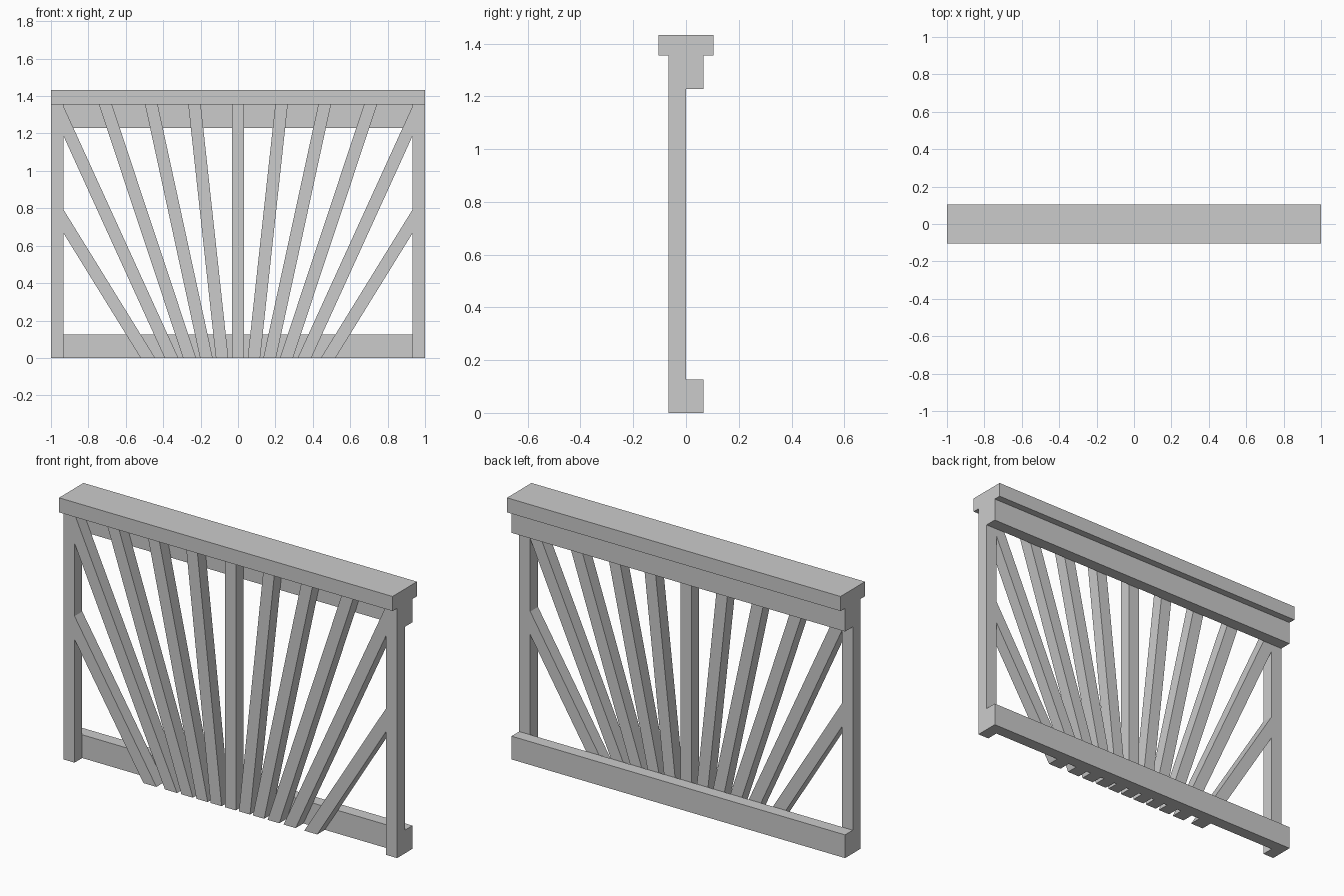
import bpy, math

if "Cube" in bpy.data.objects:
    bpy.data.objects.remove(bpy.data.objects["Cube"])

W = 0.066             # timber thickness
INNER = 1 - W         # inner face of the posts
TOP = 1.354           # underside of the handrail
FOCUS = 0.78          # the slats fan out from this far below the ground


def prism(name, outline, y0, y1):
    """Extrude an (x, z) outline from y0 to y1."""
    n = len(outline)
    # keep a consistent winding so the faces point outwards
    area = sum(outline[i][0] * outline[(i + 1) % n][1] - outline[(i + 1) % n][0] * outline[i][1]
               for i in range(n))
    if area < 0:
        outline = outline[::-1]
    verts = [(x, y, z) for y in (y0, y1) for x, z in outline]
    faces = [list(range(n)), list(range(2 * n - 1, n - 1, -1))]
    faces += [[i, i + n, (i + 1) % n + n, (i + 1) % n] for i in range(n)]
    mesh = bpy.data.meshes.new(name)
    mesh.from_pydata(verts, [], faces)
    obj = bpy.data.objects.new(name, mesh)
    bpy.context.collection.objects.link(obj)
    return obj


def board(name, x0, x1, y0, y1, z0, z1):
    return prism(name, [(x0, z0), (x1, z0), (x1, z1), (x0, z1)], y0, y1)


# Handrail and the two rails behind the slats
board("handrail", -1, 1, -0.105, 0.105, TOP, 1.433)
board("upper_rail", -1, 1, 0, W, 1.228, TOP)
board("lower_rail", -1, 1, 0, W, 0, 0.126)

# Centre slat
board("centre_slat", -W / 2, W / 2, -W, 0, 0, TOP)

# Posts and fanned slats, mirrored left and right
for side, s in (("left", -1), ("right", 1)):
    board(f"{side}_post", *sorted((s, s * INNER)), -W, 0, 0, TOP)
    for i, t in enumerate((0.109, 0.217, 0.332, 0.456, 0.618)):
        half = W / 2 * math.sqrt(1 + t * t)
        edges = []
        for off in (-half, half):
            # each edge stops at the handrail or at the post
            z = min(TOP, (INNER - off) / t - FOCUS)
            edges.append(((s * (FOCUS * t + off), 0), (s * ((z + FOCUS) * t + off), z)))
        (a, b), (c, d) = edges
        prism(f"{side}_slat_{i + 1}", [a, c, d, b], -W, 0)
